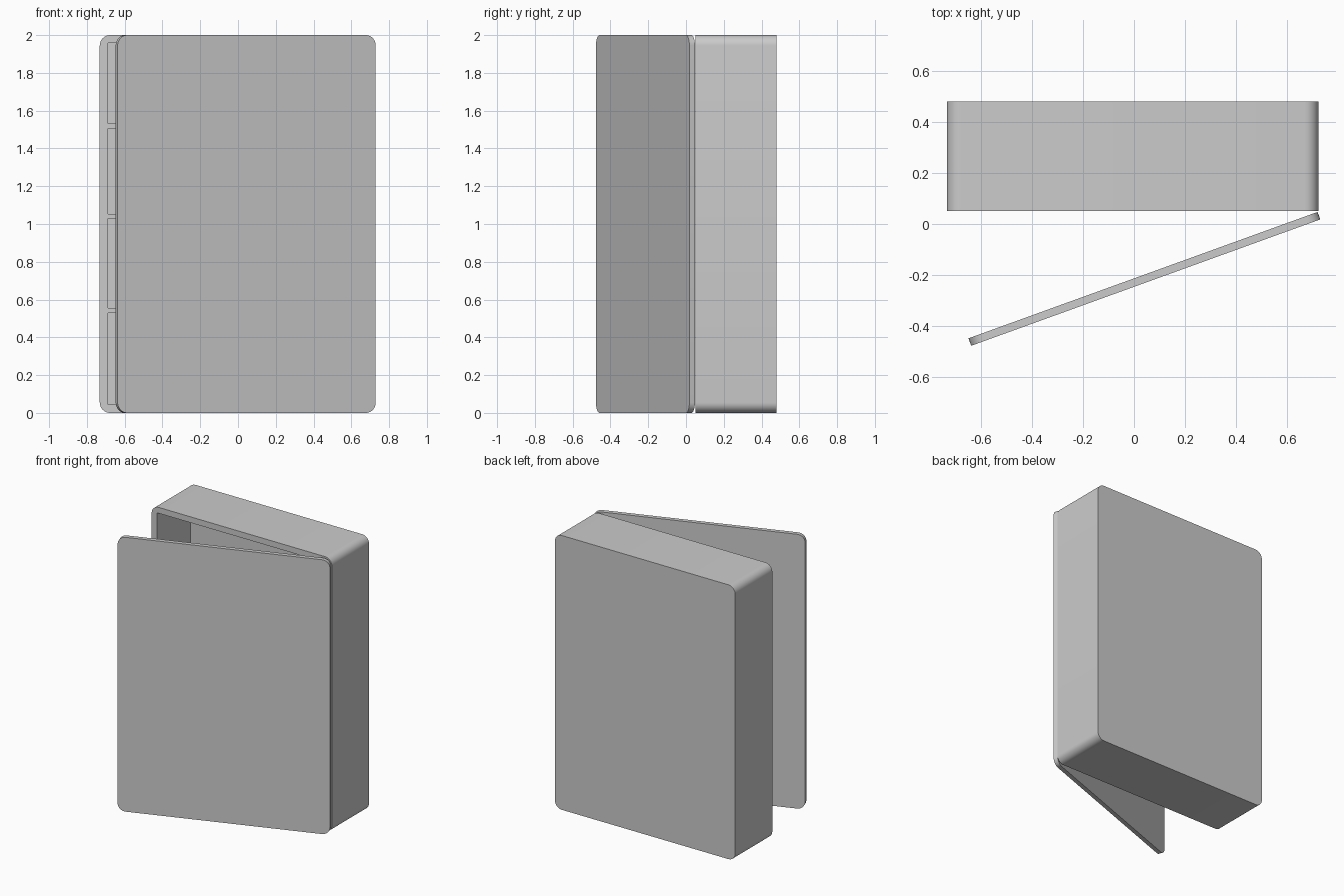
import bpy, bmesh, math
from mathutils import Vector

if "Cube" in bpy.data.objects:
    bpy.data.objects.remove(bpy.data.objects["Cube"])


def box(name, lo, hi, radius=0.0):
    """Box between two corners; optionally rounds the four edges running along y."""
    lo, hi = Vector(lo), Vector(hi)
    bm = bmesh.new()
    bmesh.ops.create_cube(bm, size=1)
    for v in bm.verts:
        v.co = [lo[i] + (v.co[i] + 0.5) * (hi[i] - lo[i]) for i in range(3)]
    if radius:
        edges = [e for e in bm.edges
                 if abs(e.verts[0].co.y - e.verts[1].co.y) > 1e-5]
        bmesh.ops.bevel(bm, geom=edges, offset=radius, segments=8,
                        profile=0.5, affect='EDGES')
    mesh = bpy.data.meshes.new(name)
    bm.to_mesh(mesh)
    bm.free()
    obj = bpy.data.objects.new(name, mesh)
    bpy.context.collection.objects.link(obj)
    return obj


def activate(obj):
    bpy.ops.object.select_all(action='DESELECT')
    obj.select_set(True)
    bpy.context.view_layer.objects.active = obj


# Cabinet body: rounded case hollowed from the front
body = box("cabinet_body", (-0.732, 0.051, 0), (0.722, 0.479, 2), 0.055)
cutter = box("cavity_cutter", (-0.688, -0.1, 0.045), (0.678, 0.435, 1.957))
cutter.hide_render = True
activate(body)
mod = body.modifiers.new("cavity", 'BOOLEAN')
mod.operation = 'DIFFERENCE'
mod.solver = 'EXACT'
mod.object = cutter
bpy.ops.object.modifier_apply(modifier=mod.name)
bpy.data.objects.remove(cutter)

# Three shelves
for i, z in enumerate((0.53, 1.028, 1.505)):
    box(f"shelf_{i + 1}", (-0.688, 0.052, z), (0.678, 0.435, z + 0.026))

# Door, ajar about the right-hand edge
door = box("door", (-1.453, 0, 0), (0, 0.031, 2), 0.055)
door.location = (0.729, 0.018, 0)
door.rotation_euler.z = math.radians(19.9)

for obj in (body, door):
    activate(obj)
    bpy.ops.object.shade_smooth_by_angle(angle=math.radians(30))
